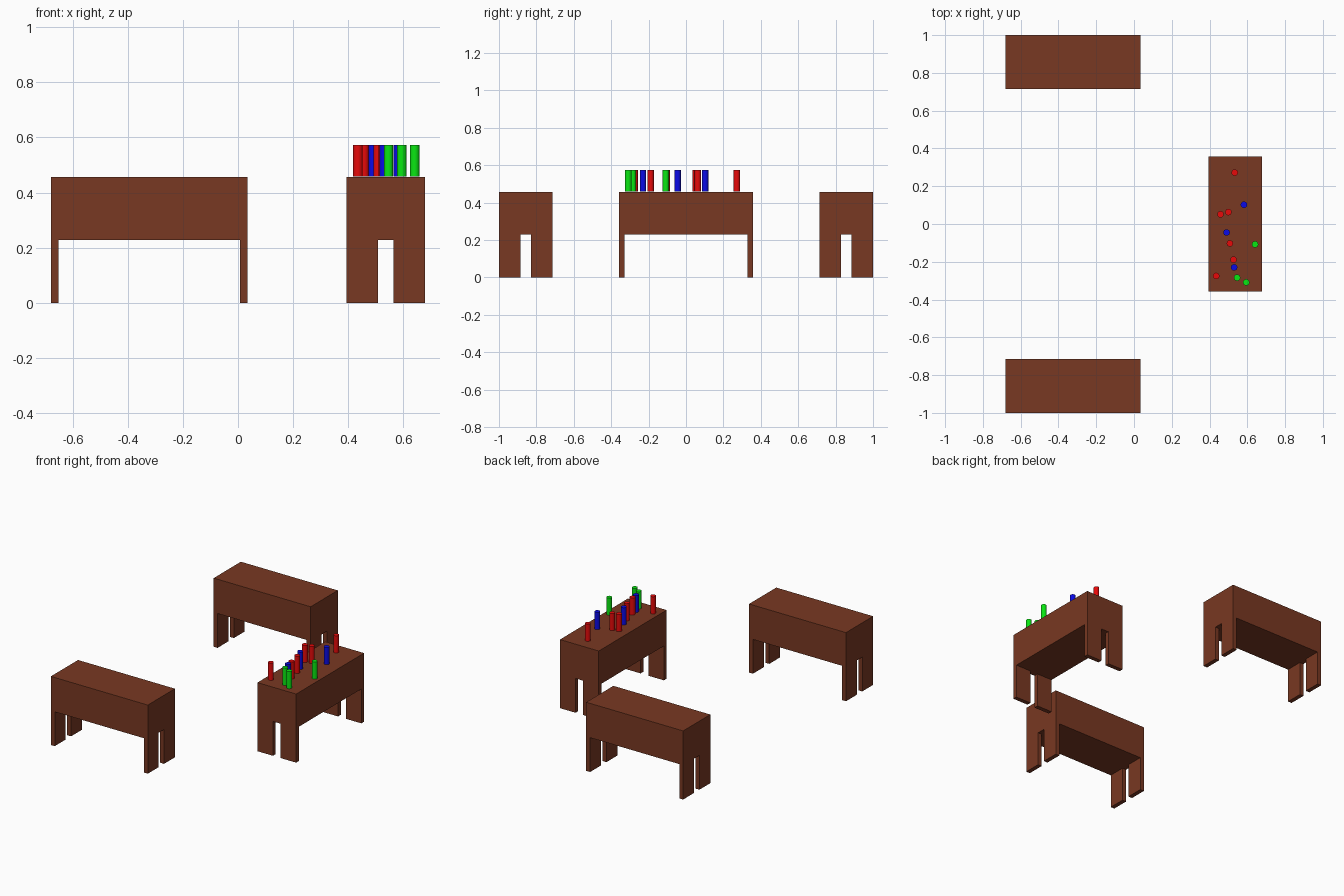
import bpy, bmesh
from math import pi
from mathutils import Matrix, Vector

if "Cube" in bpy.data.objects:
    bpy.data.objects.remove(bpy.data.objects["Cube"])

U = 1 / 35                      # design unit: table is 25 x 10 x 16 units
LENGTH, DEPTH, HEIGHT = 25 * U, 10 * U, 16 * U
LEG_T, LEG_W, LEG_H = U, 4 * U, 8 * U


def material(name, rgb):
    mat = bpy.data.materials.new(name)
    mat.diffuse_color = (*rgb, 1)
    mat.use_nodes = True
    mat.node_tree.nodes["Principled BSDF"].inputs["Base Color"].default_value = mat.diffuse_color
    return mat


BROWN = material("brown_wood", (0.19, 0.04, 0.016))
COLOURS = {
    "red": material("red", (0.8, 0.003, 0.003)),
    "green": material("green", (0.003, 0.8, 0.006)),
    "blue": material("blue", (0.003, 0.003, 0.8)),
}


def table(name, x, y, turn=0.0):
    def add_box(part, lo, hi):
        lo, hi = Vector(lo), Vector(hi)
        bm = bmesh.new()
        bmesh.ops.create_cube(bm, size=1)
        bmesh.ops.scale(bm, vec=hi - lo, verts=bm.verts)
        bmesh.ops.translate(bm, vec=(lo + hi) / 2, verts=bm.verts)
        bm.transform(Matrix.Translation((x, y, 0)) @ Matrix.Rotation(turn, 4, 'Z'))
        mesh = bpy.data.meshes.new(f"{name}_{part}")
        bm.to_mesh(mesh)
        bm.free()
        mesh.materials.append(BROWN)
        bpy.context.collection.objects.link(bpy.data.objects.new(mesh.name, mesh))

    hx, hy = LENGTH / 2, DEPTH / 2
    # Deep solid body
    add_box("body", (-hx, -hy, LEG_H), (hx, hy, HEIGHT))
    # Four flat legs flush with the corners
    for i, x0 in enumerate((-hx, hx - LEG_T)):
        for j, y0 in enumerate((-hy, hy - LEG_W)):
            add_box(f"leg_{2 * i + j + 1}", (x0, y0, 0), (x0 + LEG_T, y0 + LEG_W, LEG_H))


def peg(name, colour, x, y):
    h = 4 * U
    bpy.ops.mesh.primitive_cylinder_add(vertices=32, radius=0.6 * U, depth=h,
                                        location=(x, y, HEIGHT + 0.002 + h / 2))
    ob = bpy.context.object
    ob.name = name
    ob.data.materials.append(COLOURS[colour])
    bpy.ops.object.shade_smooth_by_angle()


# Two parallel tables and one turned across
table("front_table", -0.322, -1 + DEPTH / 2)
table("back_table", -0.322, 1 - DEPTH / 2)
table("side_table", 0.536, 0, pi / 2)

# Coloured pegs standing on the side table
PEGS = {
    "red": [(0.533, 0.272), (0.458, 0.051), (0.5, 0.063), (0.508, -0.103),
            (0.527, -0.189), (0.435, -0.275)],
    "green": [(0.641, -0.108), (0.546, -0.284), (0.594, -0.309)],
    "blue": [(0.582, 0.102), (0.49, -0.045), (0.53, -0.23)],
}
for colour, spots in PEGS.items():
    for i, (px, py) in enumerate(spots):
        peg(f"{colour}_peg_{i + 1}", colour, px, py)
